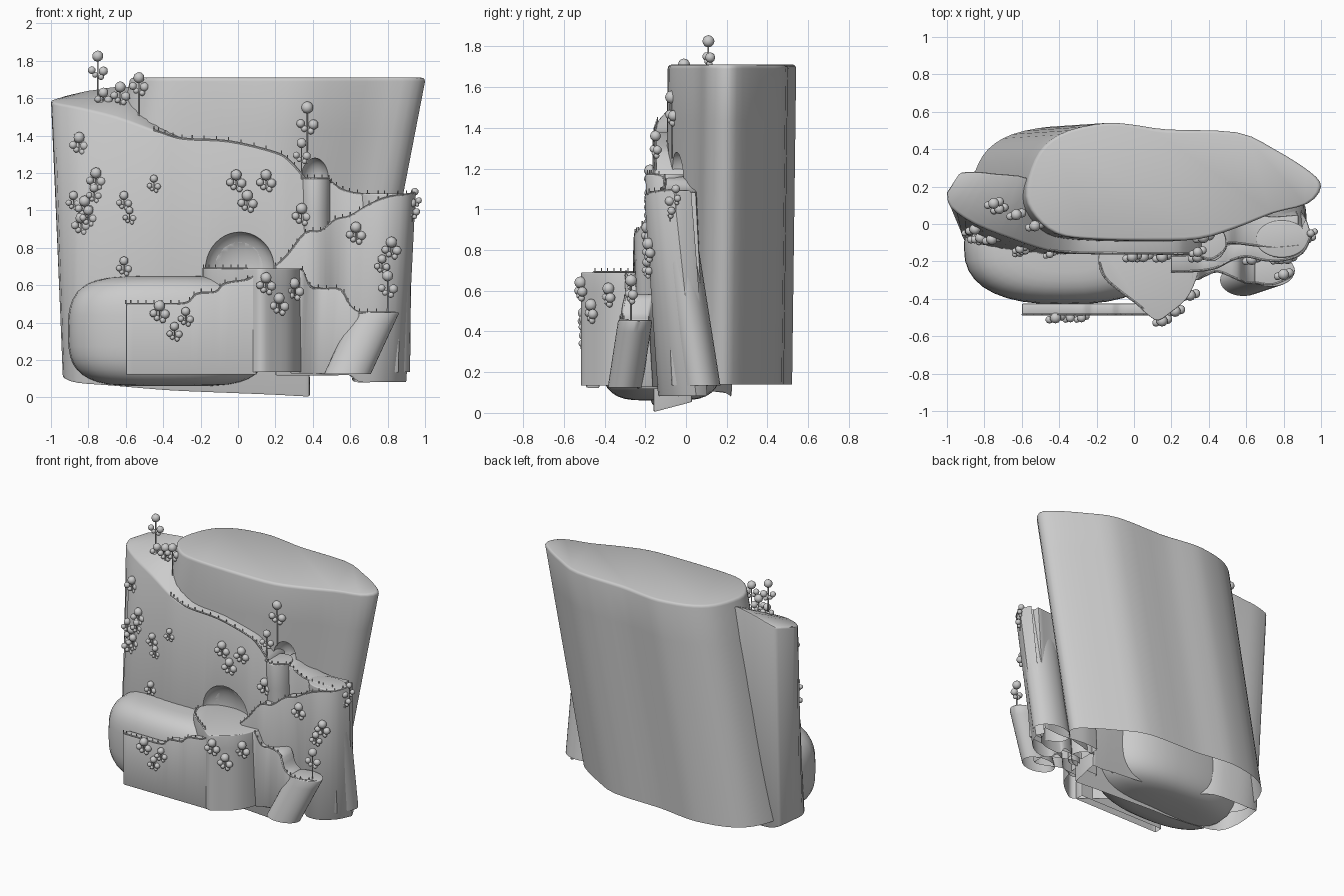
import bpy, bmesh, math
from mathutils import Vector, Matrix

if "Cube" in bpy.data.objects:
    bpy.data.objects.remove(bpy.data.objects["Cube"])


def spline(pts, closed, n):
    """Catmull-Rom resampling of a few control points."""
    p = [Vector(q) for q in pts]
    m = len(p)
    out = []
    for i in range(m if closed else m - 1):
        g = (lambda k: p[k % m]) if closed else (lambda k: p[max(0, min(m - 1, k))])
        a, b, c, d = g(i - 1), g(i), g(i + 1), g(i + 2)
        for j in range(n):
            t = j / n
            out.append(0.5 * (2 * b + (c - a) * t + (2 * a - 5 * b + 4 * c - d) * t * t
                              + (3 * b - a - 3 * c + d) * t ** 3))
    if not closed:
        out.append(p[-1])
    return out


def finish(name, bm, cutters=(), bevel=0, open_bottom=True, angle=40):
    bmesh.ops.recalc_face_normals(bm, faces=bm.faces)
    me = bpy.data.meshes.new(name)
    bm.to_mesh(me)
    bm.free()
    ob = bpy.data.objects.new(name, me)
    bpy.context.collection.objects.link(ob)
    if bevel:
        b = ob.modifiers.new("bevel", 'BEVEL')
        b.width, b.segments, b.angle_limit = bevel, 2, math.radians(50)
    for c in cutters:
        k = ob.modifiers.new("cut", 'BOOLEAN')
        k.object, k.operation, k.solver = c, 'DIFFERENCE', 'EXACT'
    if bevel or cutters or open_bottom:
        ev = ob.evaluated_get(bpy.context.evaluated_depsgraph_get())
        me = bpy.data.meshes.new_from_object(ev)
        ob.modifiers.clear()
        b2 = bmesh.new()
        b2.from_mesh(me)
        if open_bottom:
            b2.normal_update()
            low = [f for f in b2.faces if f.normal.z < -0.7 and f.calc_center_median().z < 0.2]
            bmesh.ops.delete(b2, geom=low, context='FACES')
        b2.to_mesh(me)
        b2.free()
        ob.data = me
    bpy.ops.object.select_all(action='DESELECT')
    ob.select_set(True)
    bpy.context.view_layer.objects.active = ob
    bpy.ops.object.shade_smooth_by_angle(angle=math.radians(angle))
    return ob


def column(name, outline, top, bottom, shift=(0, 0), rnd=0.012, n=3, levels=6, cutters=()):
    """Closed outline swept down from top to bottom with a sideways shift."""
    pts = spline([(x, y, 0) for x, y in outline], True, n)
    cen = sum(pts, Vector()) / len(pts)
    rings = []
    for k in range(levels + 1):
        t = k / levels
        off = Vector((shift[0] * (1 - t), shift[1] * (1 - t), bottom + (top - rnd - bottom) * t))
        rings.append([p + off for p in pts])
    for a in (30, 60, 90):
        a = math.radians(a)
        ins = rnd * (1 - math.cos(a))
        rings.append([p - (p - cen).normalized() * ins
                      + Vector((0, 0, top - rnd + rnd * math.sin(a))) for p in pts])
    bm = bmesh.new()
    vs = [[bm.verts.new(p) for p in r] for r in rings]
    for a, b in zip(vs, vs[1:]):
        for i in range(len(a)):
            j = (i + 1) % len(a)
            bm.faces.new((a[i], a[j], b[j], b[i]))
    bm.faces.new(vs[0])
    bm.faces.new(vs[-1])
    return finish(name, bm, cutters)


def ribbon(name, front, back, fbot, bbot, n=3, bevel=0.01, cutters=()):
    """Wall with a path on top: four matching edge lines joined into a solid."""
    lines = [spline(q, False, n) for q in (fbot, front, back, bbot)]
    bm = bmesh.new()
    secs = [[bm.verts.new(l[i]) for l in lines] for i in range(len(lines[0]))]
    for a, b in zip(secs, secs[1:]):
        for k in range(4):
            m = (k + 1) % 4
            bm.faces.new((a[k], a[m], b[m], b[k]))
    bm.faces.new(secs[0])
    bm.faces.new(secs[-1])
    return finish(name, bm, cutters, bevel)


def wall(name, front, depth, zb, lean=(0, 0), **kw):
    off = lambda p, dy: (p[0], p[1] + dy, p[2])
    bot = lambda p, dy: (p[0] + lean[0], p[1] + dy + lean[1], zb)
    return ribbon(name, front, [off(p, depth) for p in front], [bot(p, 0) for p in front],
                  [bot(p, depth) for p in front], **kw)


# Cave cutters
def cutter(name, loc, size):
    bm = bmesh.new()
    bmesh.ops.create_uvsphere(bm, u_segments=32, v_segments=20, radius=1,
                              matrix=Matrix.LocRotScale(Vector(loc), None, Vector(size)))
    ob = finish(name, bm, open_bottom=False)
    ob.hide_render = True
    return ob


cave = cutter("cave_cutter", (0.01, -0.17, 0.69), (0.185, 0.1, 0.195))
nook = cutter("nook_cutter", (0.41, -0.04, 1.165), (0.077, 0.09, 0.115))

# Back cliff
cliff = [(-.58, .15), (-.55, .3), (-.48, .42), (-.35, .5), (-.15, .54), (0, .53), (.18, .505),
         (.55, .49), (.75, .4), (.94, .28), (1, .2), (.93, .11), (.75, .06), (.55, -.02),
         (.35, -.08), (.1, -.09), (-.25, -.08), (-.42, -.05), (-.53, .04)]
column("back_cliff", cliff, 1.71, 0.14, (-.3, -.02), 0.02, cutters=(cave, nook))

# Left cliff with the descending path
left_front = [(-1, .17, 1.59), (-.98, .09, 1.575), (-.85, 0, 1.55), (-.65, -.08, 1.50), (-.45, -.145, 1.43),
              (-.3, -.16, 1.385), (-.05, -.163, 1.37), (.2, -.165, 1.31), (.28, -.165, 1.26), (.36, -.165, 1.17)]
left_back = [(-.93, .275, 1.61), (-.85, .28, 1.63), (-.75, .27, 1.65), (-.55, .24, 1.66), (-.4, .1, 1.5),
             (-.25, .06, 1.39), (-.05, .05, 1.37), (.2, .05, 1.31), (.28, .05, 1.26), (.36, .05, 1.17)]
left_fbot = [(-.935, .1, .12), (-.93, -.03, .1), (-.86, -.14, .075), (-.68, -.17, .06), (-.45, -.17, .04),
             (-.3, -.16, .03), (-.05, -.16, .02), (.2, -.16, .01), (.29, -.16, .005), (.385, -.16, 0)]
left_bbot = [(-.91, .2, .1), (-.84, .22, .08), (-.72, .22, .08), (-.55, .18, .1), (-.4, .08, .1),
             (-.25, .05, .1), (-.05, .03, .08), (.2, .03, .06), (.29, .03, .05), (.385, .03, .05)]
ribbon("left_cliff", left_front, left_back, left_fbot, left_bbot, bevel=0.016, cutters=(cave,))

# Rounded boulder at the foot
bm = bmesh.new()
bmesh.ops.create_uvsphere(bm, u_segments=36, v_segments=20, radius=1)
sq = lambda v, e: math.copysign(abs(v) ** e, v)
for v in bm.verts:
    r = math.hypot(v.co.x, v.co.y)
    k = (abs(r) ** 0.55) / r if r > 1e-6 else 0
    v.co = (-.37 + .54 * sq(v.co.x * k, .8), -.12 + .31 * sq(v.co.y * k, .8), .355 + .295 * sq(v.co.z, .68))
finish("boulder", bm, open_bottom=False, angle=60)

# Central platform
column("cave_platform", [(-.19, -.2), (-.16, -.29), (-.08, -.36), (0, -.42), (.08, -.49), (.13, -.515),
                         (.2, -.47), (.28, -.4), (.33, -.3), (.35, -.19), (.3, -.05), (.05, -.03),
                         (-.15, -.06)], 0.69, 0.135, rnd=0.006)

# Stepped walls and ramps
stair_left = [(-.6, -.49, .5), (-.45, -.49, .5), (-.28, -.49, .505), (-.22, -.49, .555), (-.12, -.49, .565),
              (-.07, -.49, .61), (.05, -.49, .63), (.1, -.49, .67)]
wall("left_stair", stair_left, .065, .12)
stair_right = [(.3, -.3, .69), (.345, -.3, .68), (.385, -.28, .595), (.45, -.26, .58), (.55, -.3, .575),
               (.6, -.32, .49), (.65, -.32, .455)]
wall("right_stair", stair_right, .14, .125, (-.02, .02))
ramp = [(.2, -.26, .7), (.27, -.26, .77), (.36, -.255, .88), (.44, -.24, .89), (.52, -.2, .95), (.6, -.18, .97),
        (.7, -.2, 1.03), (.8, -.2, 1.07), (.9, -.16, 1.085), (.95, -.06, 1.095)]
ribbon("right_ramp", ramp, [(x - .03 * (x > .85), y + .09, z) for x, y, z in ramp],
       [(x - .05 * (x > .6), y + .02 + .05 * (x > .5) + .04 * (x > .85), .115 - .035 * (x > .6)) for x, y, z in ramp],
       [(x - .08 * (x > .6), y + .12 + .05 * (x > .5), .115 - .035 * (x > .6)) for x, y, z in ramp])
upper = [(.42, -.12, 1.165), (.5, -.11, 1.15), (.56, -.11, 1.11), (.64, -.12, 1.09), (.75, -.13, 1.085),
         (.88, -.12, 1.085)]
wall("upper_walk", upper, .17, .13, (-.02, .05))


# Round towers carrying the walkways
def oval(cx, cy, rx, ry):
    return [(cx + rx * math.cos(k * math.pi / 5), cy + ry * math.sin(k * math.pi / 5)) for k in range(10)]


column("nook_tower", oval(.41, -.1, .083, .1), 1.17, .13, (0, .04), .006)
column("right_tower", oval(.79, -.08, .14, .1), 1.09, .135, (-.01, .15), .008)
column("leaning_tower", oval(.735, -.25, .125, .085), .455, .125, (-.15, -.05), .006)


# Fences along the path edges
def fence(name, pts, inset=0.006):
    bm = bmesh.new()
    path = [p + Vector((0, inset, 0)) for p in spline(pts, False, 4)]

    def bar(a, b, r):
        d = b - a
        if d.length > 1e-5:
            mat = Matrix.Translation((a + b) / 2) @ d.to_track_quat('Z', 'Y').to_matrix().to_4x4()
            bmesh.ops.create_cone(bm, segments=5, radius1=r, radius2=r, depth=d.length, cap_ends=True, matrix=mat)
    acc = 0.05
    for a, b in zip(path, path[1:]):
        bar(a, b, .006)
        acc += (b - a).length
        if acc > 0.035:
            bar(a, a + Vector((0, 0, .022)), .003)
            acc = 0
    finish(name, bm, open_bottom=False)


fence("left_cliff_fence", left_front[4:])
fence("left_stair_fence", stair_left)
fence("right_stair_fence", stair_right[1:] + [(.74, -.33, .455), (.84, -.29, .455)])
fence("ramp_fence", ramp)
fence("upper_fence", [(.34, -.17, 1.17), (.41, -.195, 1.17), (.48, -.15, 1.17)] + upper[1:])
fence("platform_fence", [(-.185, -.21, .69), (-.155, -.29, .69), (-.08, -.36, .69), (0, -.42, .69), (.05, -.46, .69)])

# Plants: a big bud over smaller buds on thin stems, set on the surface behind them
bm = bmesh.new()


def ball(p, r):
    bmesh.ops.create_icosphere(bm, subdivisions=2, radius=r, matrix=Matrix.Translation(p))


def stalk(p, length):
    bmesh.ops.create_cone(bm, segments=6, radius1=.004, radius2=.004, depth=length, cap_ends=True,
                          matrix=Matrix.Translation(Vector(p) - Vector((0, 0, length / 2))))


def plant(x, z, s=1.0, y=None, stem=0.035):
    if y is None:
        hit, loc, *_ = bpy.context.scene.ray_cast(bpy.context.evaluated_depsgraph_get(), (x, -2, z), (0, 1, 0))
        y = loc.y - .012 if hit else -.05
    ball((x, y, z), .03 * s)
    for dx, dz, r in ((-.032, -.005, .021), (.03, -.01, .025), (-.014, -.03, .016), (.018, -.042, .016)):
        ball((x + dx * s, y + dx * .3, z + dz * s - stem), r * s)
    stalk((x, y, z), stem + .04 * s)


bpy.context.view_layer.update()
spots = [(-.85, 1.39), (-.76, 1.2), (-.77, 1.12, .8), (-.88, 1.08, .8), (-.82, 1.05), (-.8, 1.0, .9), (-.84, .96),
         (-.61, 1.08, .8), (-.58, 1.0, .7), (-.45, 1.17, .7), (-.01, 1.19), (.15, 1.19), (.05, 1.08), (.34, 1.01),
         (-.42, .49), (-.28, .46, .8), (-.34, .38, .8), (.15, .64), (.3, .61), (.22, .53), (.63, .91),
         (.82, .83), (.77, .74, .8), (-.61, .73, .8)]
for sp in spots:
    plant(*sp)
for x, z, s, y, stem, length in ((-.75, 1.825, 1, .11, .07, .21), (-.53, 1.71, 1, -.01, .04, .22),
                                 (-.63, 1.66, 1, .05, .04, .14), (-.72, 1.63, .9, .08, .03, .09),
                                 (.37, 1.55, 1.1, -.07, .08, .3), (.34, 1.36, .9, -.15, .06, .18),
                                 (.8, .65, 1, -.27, .06, .2), (.945, 1.1, .7, -.05, .04, .1),
                                 (.93, 1.04, .8, -.08, .04, .1)):
    plant(x, z, s, y, stem)
    stalk((x, y, z), length)
finish("plants", bm, open_bottom=False, angle=60)
for c in (cave, nook):
    bpy.data.objects.remove(c)
